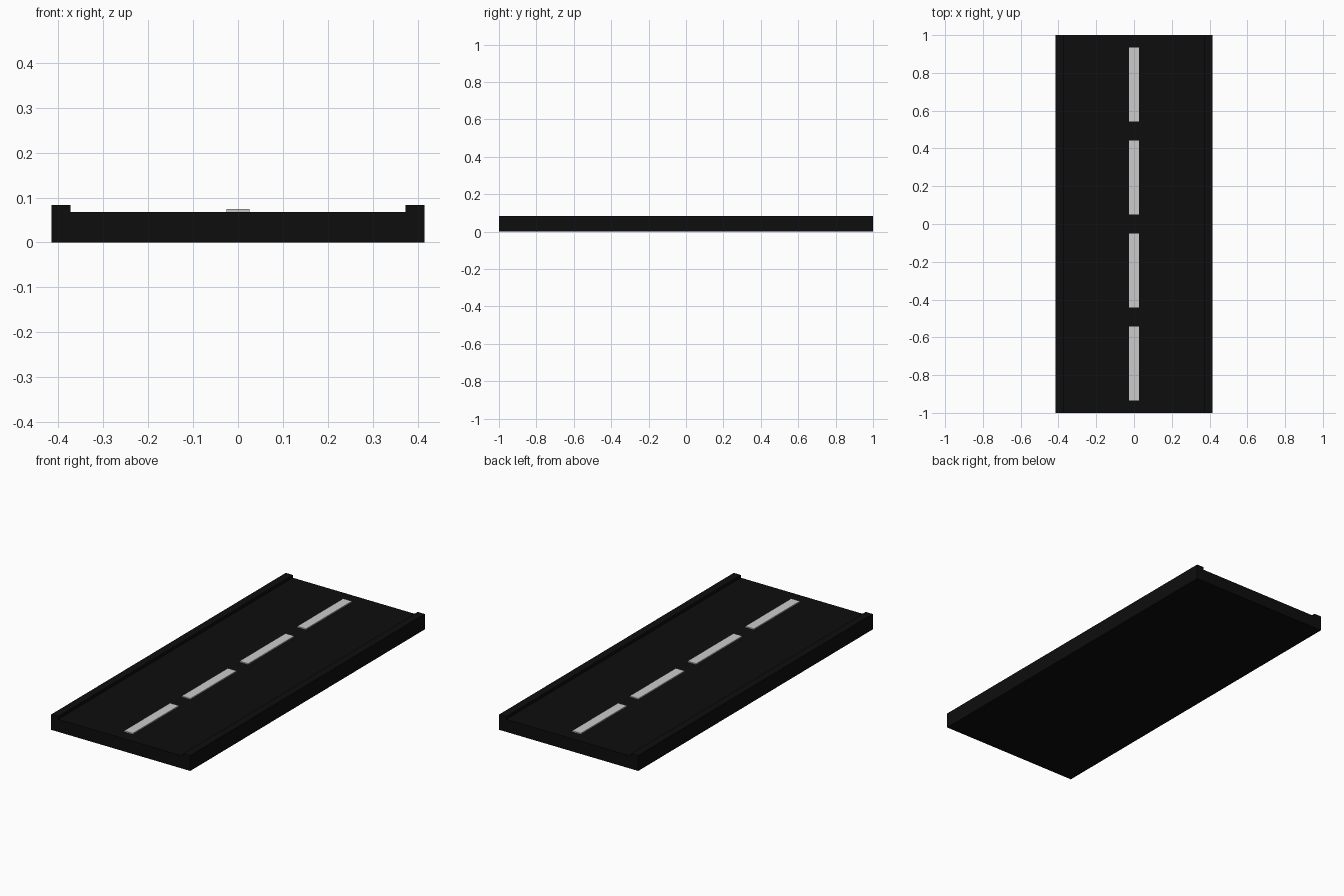
import bpy
import bmesh

if "Cube" in bpy.data.objects:
    bpy.data.objects.remove(bpy.data.objects["Cube"])

L = 2.0          # road length
W = 0.415        # half width
CURB_IN = 0.373  # inner face of curb
ROAD_Z, CURB_Z, DASH_Z = 0.068, 0.083, 0.074


def material(name, value):
    m = bpy.data.materials.new(name)
    m.diffuse_color = (value, value, value, 1)
    m.use_nodes = True
    m.node_tree.nodes["Principled BSDF"].inputs["Base Color"].default_value = m.diffuse_color
    return m


def add_object(name, bm, mat):
    bmesh.ops.recalc_face_normals(bm, faces=bm.faces)
    me = bpy.data.meshes.new(name)
    bm.to_mesh(me)
    bm.free()
    me.materials.append(mat)
    ob = bpy.data.objects.new(name, me)
    bpy.context.collection.objects.link(ob)
    return ob


asphalt = material("asphalt", 0.004)
paint = material("paint", 0.8)

# Road slab with raised curbs: one cross-section extruded along y
half = [(W, 0), (W, CURB_Z), (CURB_IN, CURB_Z), (CURB_IN, ROAD_Z)]
profile = half + [(-x, z) for x, z in reversed(half)]
bm = bmesh.new()
section = bm.faces.new([bm.verts.new((x, -L / 2, z)) for x, z in profile])
ext = bmesh.ops.extrude_face_region(bm, geom=[section], use_keep_orig=True)
moved = [v for v in ext["geom"] if isinstance(v, bmesh.types.BMVert)]
bmesh.ops.translate(bm, verts=moved, vec=(0, L, 0))
add_object("road_slab", bm, asphalt)

# Painted centre-line dashes, slightly raised
for i in range(4):
    bm = bmesh.new()
    bmesh.ops.create_cube(bm, size=1)
    h = DASH_Z - ROAD_Z
    bmesh.ops.scale(bm, vec=(0.052, 0.392, h), verts=bm.verts)
    bmesh.ops.translate(bm, vec=(0, (i - 1.5) * 0.492, ROAD_Z + h / 2), verts=bm.verts)
    add_object(f"lane_dash_{i + 1}", bm, paint)
